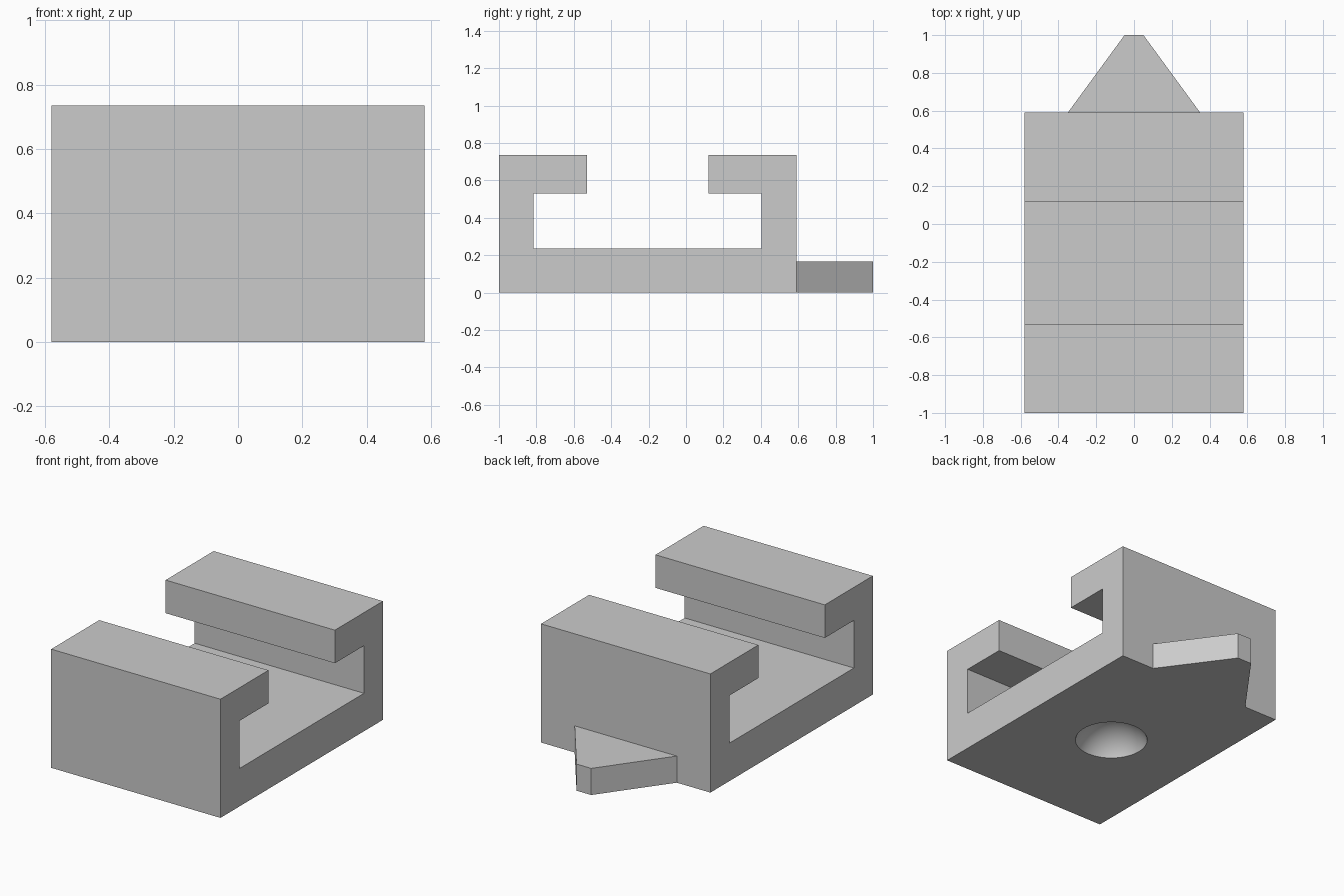
import bpy
import bmesh
from mathutils import Matrix, Vector

if "Cube" in bpy.data.objects:
    bpy.data.objects.remove(bpy.data.objects["Cube"], do_unlink=True)

# Single grey finish
GREY = (0.6, 0.6, 0.6, 1.0)
grey = bpy.data.materials.new("plain grey")
grey.use_nodes = True
grey.diffuse_color = GREY
grey.node_tree.nodes["Principled BSDF"].inputs["Base Color"].default_value = GREY


def add_object(name, bm):
    bmesh.ops.recalc_face_normals(bm, faces=bm.faces)
    mesh = bpy.data.meshes.new(name)
    bm.to_mesh(mesh)
    bm.free()
    mesh.materials.append(grey)
    obj = bpy.data.objects.new(name, mesh)
    bpy.context.collection.objects.link(obj)
    return obj


def prism(name, points, direction):
    """Extrude a closed outline along a direction."""
    bm = bmesh.new()
    face = bm.faces.new([bm.verts.new(p) for p in points])
    result = bmesh.ops.extrude_face_region(bm, geom=[face], use_keep_orig=True)
    moved = [v for v in result["geom"] if isinstance(v, bmesh.types.BMVert)]
    bmesh.ops.translate(bm, verts=moved, vec=Vector(direction))
    return add_object(name, bm)


# Slotted body: C-shaped channel with two inward lips
HALF_WIDTH, HEIGHT = 0.58, 0.735
FRONT, BACK = -1.0, 0.59
FLOOR, LIP = 0.235, 0.53
profile = [
    (FRONT, 0), (BACK, 0), (BACK, HEIGHT), (0.12, HEIGHT), (0.12, LIP), (0.405, LIP),
    (0.405, FLOOR), (-0.815, FLOOR), (-0.815, LIP), (-0.53, LIP), (-0.53, HEIGHT), (FRONT, HEIGHT),
]
body = prism("channel_body", [(-HALF_WIDTH, y, z) for y, z in profile], (2 * HALF_WIDTH, 0, 0))

# Tapered tab on the back, flush with the underside
tab = [(-0.35, BACK), (0.35, BACK), (0.05, 1.0), (-0.05, 1.0)]
prism("tapered_tab", [(x, y, 0) for x, y in tab], (0, 0, 0.165))

# Round dimple in the middle of the underside
rim, depth = 0.209, 0.14
radius = (rim ** 2 + depth ** 2) / (2 * depth)
bm = bmesh.new()
bmesh.ops.create_uvsphere(bm, u_segments=64, v_segments=48, radius=radius,
                          matrix=Matrix.Translation((0, (FRONT + BACK) / 2, depth - radius)))
cutter = add_object("dimple_cutter", bm)
cutter.hide_render = True

cut = body.modifiers.new("dimple", "BOOLEAN")
cut.operation = "DIFFERENCE"
cut.solver = "EXACT"
cut.object = cutter
bpy.ops.object.select_all(action="DESELECT")
bpy.context.view_layer.objects.active = body
body.select_set(True)
bpy.ops.object.modifier_apply(modifier=cut.name)
bpy.data.objects.remove(cutter, do_unlink=True)
bpy.ops.object.shade_smooth_by_angle(angle=0.5)
